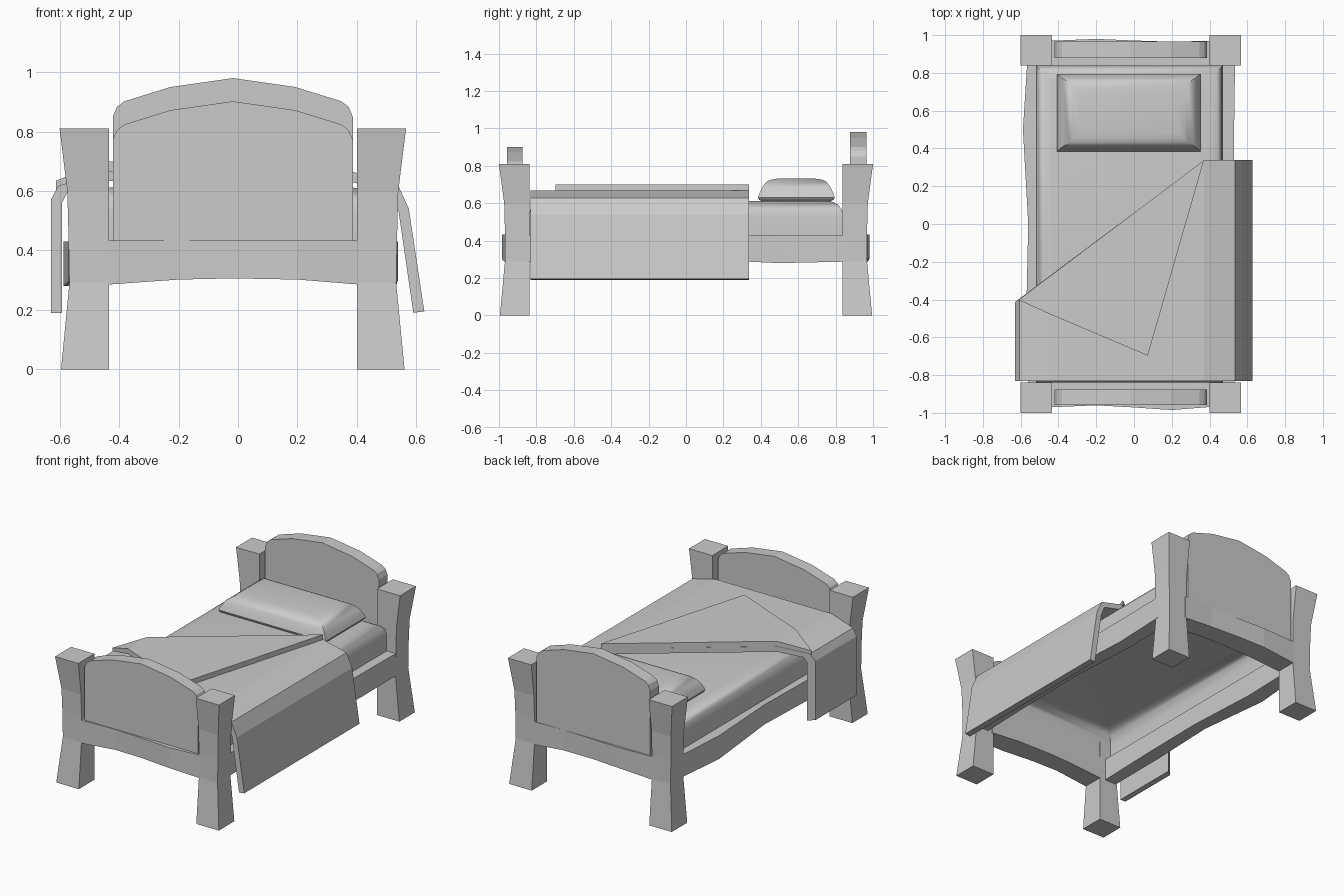
import bpy, bmesh
from mathutils import Vector

if "Cube" in bpy.data.objects:
    bpy.data.objects.remove(bpy.data.objects["Cube"])

CX = -0.0175  # centre line of the bed frame


def finish(name, bm, smooth=False):
    bmesh.ops.recalc_face_normals(bm, faces=bm.faces)
    me = bpy.data.meshes.new(name)
    bm.to_mesh(me)
    bm.free()
    ob = bpy.data.objects.new(name, me)
    bpy.context.collection.objects.link(ob)
    if smooth:
        bpy.ops.object.select_all(action='DESELECT')
        ob.select_set(True)
        bpy.context.view_layer.objects.active = ob
        bpy.ops.object.shade_smooth_by_angle(angle=0.7)
    return ob


def loft(name, rings, smooth=False, cap_start=True):
    bm = bmesh.new()
    vs = [[bm.verts.new(p) for p in r] for r in rings]
    n = len(vs[0])
    for a, b in zip(vs, vs[1:]):
        for i in range(n):
            j = (i + 1) % n
            bm.faces.new((a[i], a[j], b[j], b[i]))
    if cap_start:
        bm.faces.new(vs[0][::-1])
    bm.faces.new(vs[-1])
    return finish(name, bm, smooth)


def rect(x0, x1, y0, y1, z):
    return [(x0, y0, z), (x1, y0, z), (x1, y1, z), (x0, y1, z)]


# Four flared corner posts: (height, outer x, outer y)
POST = [(0, .578, .995), (.29, .55, .968), (.45, .553, .968), (.6, .557, .972), (.81, .583, 1.0)]
for sx in (-1, 1):
    for sy in (-1, 1):
        loft("corner_post", [rect(CX + sx * .4175, CX + sx * ox, sy * .838, sy * oy, z)
                             for z, ox, oy in POST])

# Side rails with a slightly warped outer face and underside
SIDE = {-1: [(-.86, -.56), (-.45, -.57), (0, -.56), (.5, -.588), (.86, -.565)],
        1: [(-.86, .532), (-.45, .538), (0, .53), (.5, .53), (.86, .535)]}
LOW = [.287, .298, .303, .28, .288]
for s, pts in SIDE.items():
    inner = CX + s * .46
    loft("side_rail", [[(x, y, .43), (x, y, lo), (inner, y, lo), (inner, y, .43)]
                       for (y, x), lo in zip(pts, LOW)])

# End rails, wavy and gently arched underneath
END = {-1: [-.97, -.96, -.97, -.985, -.968], 1: [.97, .98, .972, .965, .97]}
for s, ys in END.items():
    rings = []
    for x, y, lo in zip((-.44, -.2, CX, .2, .41), ys, (.285, .302, .306, .302, .285)):
        rings.append([(x, y, .433), (x, y, lo), (x, s * .835, lo), (x, s * .835, .433)])
    loft("end_rail", rings)

# Arched headboard and footboard: half profile (x offset, drop below crown)
ARCH = [(0, 0), (.21, .03), (.365, .078), (.39, .097), (.404, .13)]
for name, y0, y1, crown in (("headboard", .878, .965, .98), ("footboard", -.957, -.875, .902)):
    half = [(d, crown - h) for d, h in ARCH]
    outline = [(-.404, .425)] + [(-d, z) for d, z in half[:0:-1]] + half + [(.404, .425)]
    loft(name, [[(CX + d, y, z) for d, z in outline] for y in (y0, y1)])

# Mattress with rounded top edges, open underneath
MATTRESS = [(.425, .0), (.53, .0), (.57, .008), (.595, .03), (.607, .055), (.612, .085)]
loft("mattress", [rect(-.52 + i, .47 - i, -.84 + i, .84 - i, z) for z, i in MATTRESS],
     smooth=True, cap_start=False)

# Pillow: (height, inset x, inset y)
PILLOW = [(.608, .03, .03), (.618, .008, .006), (.632, 0, 0), (.66, .012, .01), (.69, .03, .025),
          (.715, .065, .045), (.725, .085, .065), (.731, .115, .1)]
loft("pillow", [rect(-.408 + ix, .352 - ix, .385 + iy, .795 - iy, z) for z, ix, iy in PILLOW],
     smooth=True)

# Blanket: draped cross-section strip (outer x, z, inner x, z), cut along the fold line
OUT = [(-.63, .19), (-.63, .57), (-.605, .617), (-.45, .668), (.37, .668),
       (.535, .628), (.575, .54), (.627, .195)]
INN = [(.59, .19), (.54, .535), (.515, .598), (.37, .633),
       (-.45, .633), (-.575, .595), (-.592, .56), (-.592, .19)]
bm = bmesh.new()
ends = [[bm.verts.new((x, y, z)) for x, z in OUT + INN] for y in (-.832, .338)]
n = len(ends[0])
for i in range(n):
    j = (i + 1) % n
    bm.faces.new((ends[0][i], ends[0][j], ends[1][j], ends[1][i]))
for e in ends:
    for i in range(len(OUT) - 1):
        bm.faces.new((e[i], e[i + 1], e[n - 2 - i], e[n - 1 - i]))
a, b = Vector((.372, .338, 0)), Vector((-.63, -.413, 0))
d = b - a
cut = bmesh.ops.bisect_plane(bm, geom=bm.verts[:] + bm.edges[:] + bm.faces[:], dist=1e-5,
                             plane_co=a, plane_no=Vector((d.y, -d.x, 0)), clear_outer=True)
bmesh.ops.holes_fill(bm, edges=[e for e in bm.edges if e.is_boundary])
finish("blanket", bm)

# Folded-back triangular flap of the blanket
FLAP = [(.37, .337, .70), (-.45, -.28, .70), (-.612, -.402, .635), (-.45, -.475, .70), (.073, -.697, .70)]
bm = bmesh.new()
top = [bm.verts.new(p) for p in FLAP]
bot = [bm.verts.new((x, y, z - .035)) for x, y, z in FLAP]
for v in (top, bot):
    bm.faces.new((v[1], v[2], v[3]))
    bm.faces.new((v[0], v[1], v[3], v[4]))
for i in range(5):
    j = (i + 1) % 5
    bm.faces.new((top[i], top[j], bot[j], bot[i]))
finish("blanket_flap", bm)
